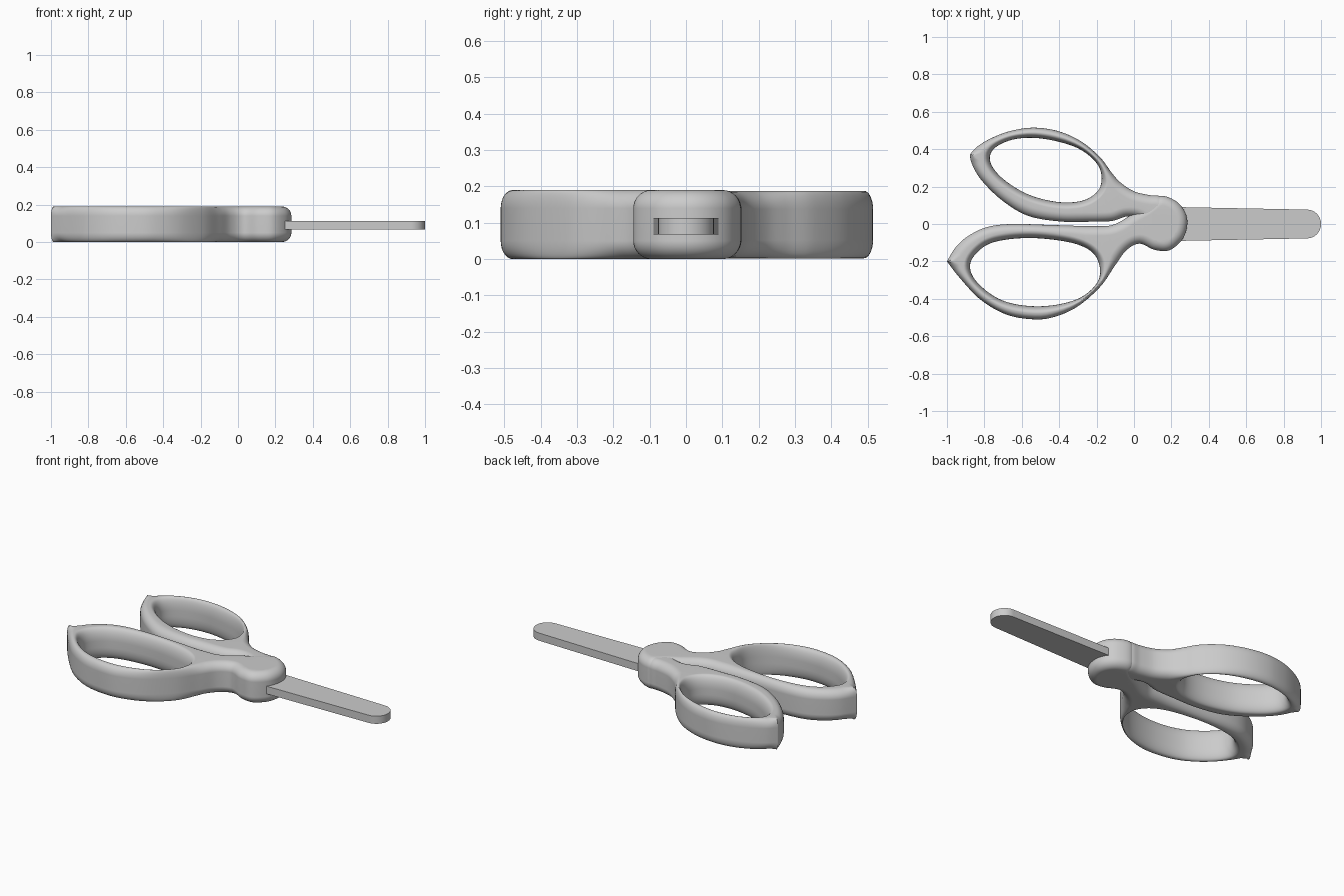
import bpy, bmesh, math
from mathutils import Vector
from mathutils.geometry import interpolate_bezier

cube = bpy.data.objects.get("Cube")
if cube:
    bpy.data.objects.remove(cube, do_unlink=True)

grey = bpy.data.materials.new("plain_grey")
grey.use_nodes = True
colour = (0.6, 0.6, 0.6, 1)
grey.diffuse_color = colour
grey.node_tree.nodes["Principled BSDF"].inputs["Base Color"].default_value = colour

MID = 0.095      # height of the middle plane
STEPS = 8        # rows in a rounded edge


def smooth_loop(points, corner, clockwise, steps=7):
    """Smooth closed loop through the points; a corner keeps the first point sharp."""
    pts = [Vector(p) for p in points]
    n = len(pts)
    tangents = [(pts[(i + 1) % n] - pts[i - 1]) / 6 for i in range(n)]
    if corner:
        tangents[0] = Vector((0, 0))
    loop = []
    for i in range(n):
        j = (i + 1) % n
        loop += interpolate_bezier(pts[i], pts[i] + tangents[i],
                                   pts[j] - tangents[j], pts[j], steps + 1)[:-1]
    loop = [p.to_2d() for p in loop]
    area = sum(loop[i - 1].cross(loop[i]) for i in range(len(loop)))
    start = loop[0]
    if (area < 0) != clockwise:
        loop.reverse()
        k = loop.index(start)
        loop = loop[k:] + loop[:k]
    return loop


def inward(loop):
    """Unit vectors that point from the outline into the material."""
    n = len(loop)
    result = []
    for i in range(n):
        t = (loop[(i + 1) % n] - loop[i - 1]).normalized()
        result.append(Vector((-t.y, t.x)))
    return result


def finish(bm, name, angle):
    bmesh.ops.recalc_face_normals(bm, faces=bm.faces)
    mesh = bpy.data.meshes.new(name)
    bm.to_mesh(mesh)
    bm.free()
    mesh.materials.append(grey)
    obj = bpy.data.objects.new(name, mesh)
    bpy.context.collection.objects.link(obj)
    bpy.ops.object.select_all(action="DESELECT")
    obj.select_set(True)
    bpy.context.view_layer.objects.active = obj
    bpy.ops.object.shade_smooth_by_angle(angle=math.radians(angle))
    weighted = obj.modifiers.new("even_shading", "WEIGHTED_NORMAL")
    weighted.keep_sharp = True
    return obj


def rounded_wall(bm, loop, radii, half, rise):
    """Wall around an outline with rounded upper and lower edges."""
    normals = inward(loop)
    angles = [math.pi / 2 * k / STEPS for k in range(STEPS + 1)]
    profile = [(-1, a) for a in reversed(angles)] + [(1, a) for a in angles]
    rows = []
    for side, a in profile:
        z = MID + side * (half - rise + rise * math.sin(a))
        rows.append([bm.verts.new((*(p + m * r * (1 - math.cos(a))), z))
                     for p, m, r in zip(loop, normals, radii)])
    for low, high in zip(rows, rows[1:]):
        for i in range(len(loop)):
            bm.faces.new((low[i - 1], low[i], high[i], high[i - 1]))
    return rows[0], rows[-1]


def make_handle(name, outline, opening, half):
    outer = smooth_loop(outline, True, False)
    hole = smooth_loop(opening, False, True)
    tip = outer[0]

    def gap(p, loop):
        return min((p - q).length for q in loop)

    outer_r = [min(0.05, 0.47 * gap(p, hole), 0.015 + 0.6 * (p - tip).length)
               for p in outer]
    hole_r = [min(0.035, 0.47 * gap(p, outer)) for p in hole]
    bm = bmesh.new()
    outer_rims = rounded_wall(bm, outer, outer_r, half, 0.05)
    hole_rims = rounded_wall(bm, hole, hole_r, half, 0.075)
    # Flat caps between the outer rim and the finger opening
    for rims in zip(outer_rims, hole_rims):
        edges = [bm.edges.get((rim[i - 1], rim[i]))
                 for rim in rims for i in range(len(rim))]
        bmesh.ops.triangle_fill(bm, edges=edges, use_beauty=True)
    return finish(bm, name, 40)


# Large handle with the pivot hub
make_handle(
    "large_handle",
    [(-1, -.2), (-.95, -.12), (-.88, -.06), (-.78, -.015), (-.65, 0), (-.45, -.005),
     (-.2, -.012), (-.1, 0), (0, .06), (.07, .1), (.14, .15), (.22, .125),
     (.27, .07), (.285, 0), (.26, -.08), (.19, -.14), (.11, -.138), (.03, -.105),
     (-.04, -.14), (-.1, -.22), (-.18, -.335), (-.3, -.44), (-.42, -.495),
     (-.53, -.51), (-.68, -.485), (-.82, -.405), (-.93, -.29)],
    [(-.875, -.21), (-.8, -.12), (-.68, -.083), (-.5, -.077), (-.3, -.11), (-.2, -.18),
     (-.19, -.3), (-.3, -.4), (-.5, -.44), (-.7, -.41), (-.84, -.31)],
    MID)

# Small handle, tucked into the hub
make_handle(
    "small_handle",
    [(-.875, .375), (-.83, .42), (-.75, .465), (-.65, .5), (-.53, .515), (-.4, .495),
     (-.28, .44), (-.18, .355), (-.12, .275), (-.07, .22), (0, .175), (.08, .155),
     (.14, .149), (.2, .115), (.2, 0), (.1, -.03), (.03, .03), (-.04, .04), (-.12, .016),
     (-.25, .012), (-.4, .014), (-.57, .045), (-.71, .13), (-.82, .24), (-.87, .33)],
    [(-.77, .34), (-.74, .41), (-.63, .455), (-.48, .455), (-.3, .405), (-.19, .31),
     (-.18, .2), (-.26, .13), (-.4, .117), (-.57, .16), (-.71, .25)],
    MID - 0.002)

# Blade with a rounded end
bm = bmesh.new()
edge = [Vector((0.1, -0.093))]
for k in range(17):
    a = math.pi * (k / 16 - 0.5)
    edge.append(Vector((0.925 + 0.075 * math.cos(a), 0.077 * math.sin(a))))
edge.append(Vector((0.1, 0.093)))
base = bm.faces.new([bm.verts.new((p.x, p.y, 0.067)) for p in edge])
top = bmesh.ops.extrude_face_region(bm, geom=[base], use_keep_orig=True)["geom"]
bmesh.ops.translate(bm, vec=(0, 0, 0.046),
                    verts=[v for v in top if isinstance(v, bmesh.types.BMVert)])
finish(bm, "blade", 30)
